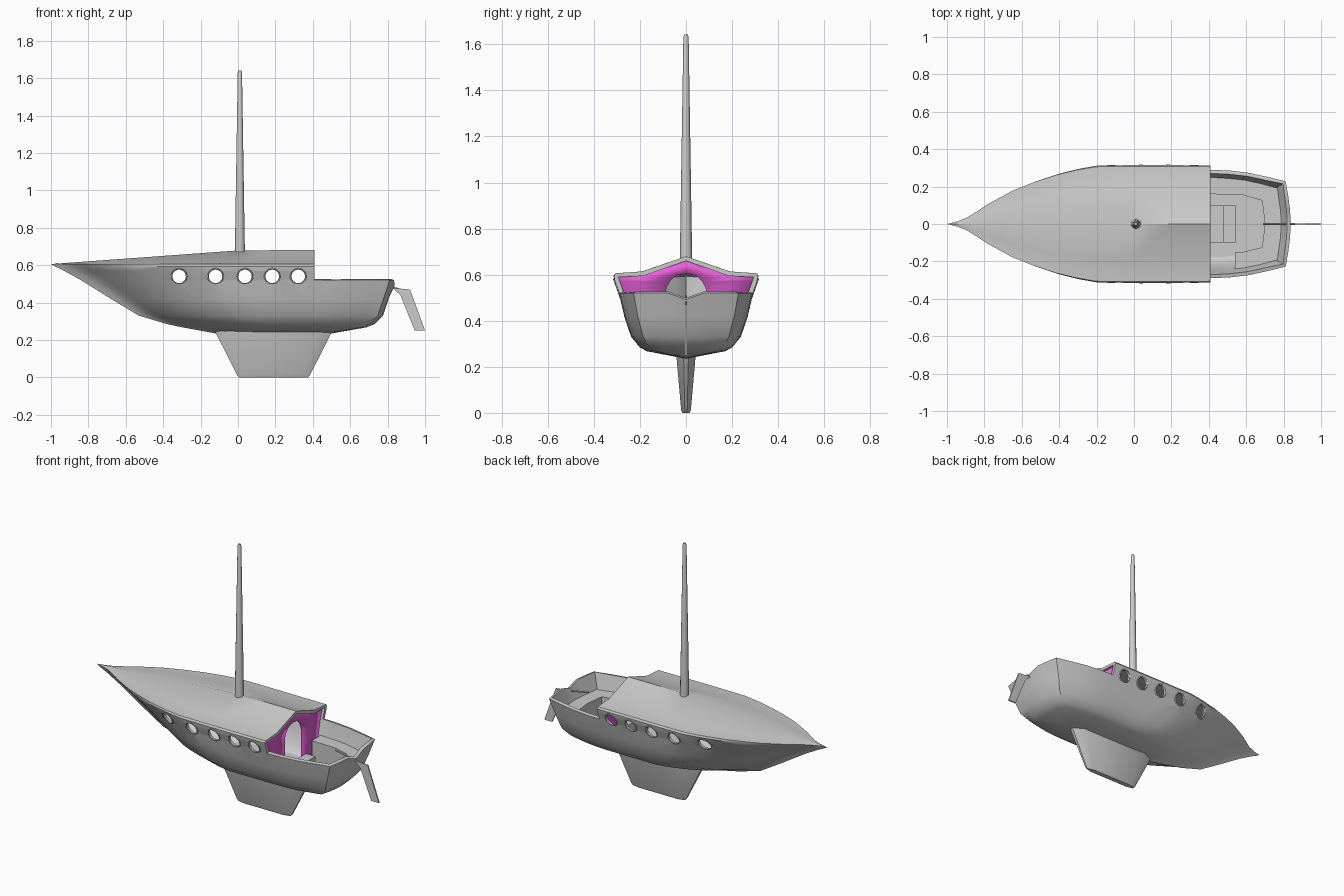
import bpy, bmesh, math
from mathutils import Matrix, Vector

if "Cube" in bpy.data.objects:
    bpy.data.objects.remove(bpy.data.objects["Cube"])


def make(name, verts, faces, angle=35, fix=True, merge=True):
    me = bpy.data.meshes.new(name)
    bm = bmesh.new()
    vs = [bm.verts.new(v) for v in verts]
    for f in faces:
        bm.faces.new([vs[i] for i in f])
    if merge:
        bmesh.ops.remove_doubles(bm, verts=bm.verts, dist=1e-4)
    if fix:
        bmesh.ops.recalc_face_normals(bm, faces=bm.faces)
    bm.to_mesh(me)
    bm.free()
    ob = bpy.data.objects.new(name, me)
    bpy.context.collection.objects.link(ob)
    smooth(ob, angle)
    return ob


def select(ob):
    bpy.ops.object.select_all(action='DESELECT')
    ob.select_set(True)
    bpy.context.view_layer.objects.active = ob


def smooth(ob, angle):
    select(ob)
    bpy.ops.object.shade_smooth_by_angle(angle=math.radians(angle))


def loft(name, rings, angle=35):
    n = len(rings[0])
    verts = [p for r in rings for p in r]
    faces = [(k*n+i, k*n+(i+1) % n, (k+1)*n+(i+1) % n, (k+1)*n+i)
             for k in range(len(rings)-1) for i in range(n)]
    faces += [tuple(range(n)), tuple(range(len(verts)-n, len(verts)))]
    return make(name, verts, faces, angle)


def lerp(a, b, t):
    return a + (b - a) * t


# Hull waterlines: height, bow x, stern x, half beam
CUT = 0.41
LEVELS = [(.235, -.12, .50, 0), (.268, -.30, .69, .17), (.285, -.38, .73, .20),
          (.33, -.53, .775, .237), (.42, -.68, .805, .267), (.52, -.84, .838, .290),
          (.57, -.93, .84, .308), (.594, -.98, .84, .313), (.606, -1, .84, .306)]
# Plan shape: position along the length and share of the half beam
FORE = [(0, 0), (.04, .045), (.075, .11), (.11, .21), (.156, .35), (.248, .58), (.33, .73),
        (.41, .85), (.49, .94), (.567, 1), (.70, 1.005), (.85, 1.005), (1, 1)]
AFT = [(.25, .985), (.5, .945), (.75, .87), (1, .785)]
TRANSOM = [(.5, .52), (.85, .27), (1, 0)]


def waterline(z, bow, stern, beam, full=True):
    row = [(lerp(bow, CUT, s), -beam*f, z) for s, f in FORE]
    if full:
        row += [(lerp(CUT, stern-.027, s), -beam*f, z) for s, f in AFT]
        row += [(stern-.027+.027*s, -beam*f, z) for s, f in TRANSOM]
    return row


# Hull and cabin roof shell
rows = [waterline(*lv, full=lv[0] < .53) for lv in LEVELS]
x, y, z = rows[5][-1]
rows[5][-1] = (x, y, z-.028)
shoulder, ridge = [], []
for (x, y, z), (s, f) in zip(rows[-1], FORE):
    lift = min(1, (x+1)/1.02)
    shoulder.append((x, -.19*f, z+.008*lift))
    ridge.append((x, 0, z+.074*lift))
rows += [shoulder, ridge]
verts, faces, start = [], [], []
for r in rows:
    start.append(len(verts))
    verts += r
for k in range(len(rows)-1):
    for i in range(min(len(rows[k]), len(rows[k+1]))-1):
        a, b = start[k], start[k+1]
        faces.append((a+i, a+i+1, b+i+1, b+i))
hull = make("hull", verts, faces, fix=False)
m = hull.modifiers.new("mirror", 'MIRROR')
m.use_axis = (False, True, False)
m = hull.modifiers.new("shell", 'SOLIDIFY')
m.thickness, m.offset = .02, -1

# Porthole cutters
PORTS = [-.315, -.12, .037, .183, .322]
bm = bmesh.new()
for px in PORTS:
    bmesh.ops.create_cone(bm, cap_ends=True, segments=24, radius1=.039, radius2=.039, depth=1,
                          matrix=Matrix.Translation((px, 0, .54)) @ Matrix.Rotation(math.pi/2, 4, 'X'))
me = bpy.data.meshes.new("porthole_cutter")
bm.to_mesh(me)
bm.free()
cutter = bpy.data.objects.new("porthole_cutter", me)
bpy.context.collection.objects.link(cutter)
cutter.hide_render = True
m = hull.modifiers.new("portholes", 'BOOLEAN')
m.operation, m.object, m.solver = 'DIFFERENCE', cutter, 'EXACT'
select(hull)
for mod in list(hull.modifiers):
    bpy.ops.object.modifier_apply(modifier=mod.name)
bpy.data.objects.remove(cutter)
smooth(hull, 35)


# Porthole rims following the hull side
def side(px, pz):
    t = (pz-.52)/.05
    bow, beam = lerp(-.84, -.93, t), lerp(.29, .308, t)
    s = (px-bow)/(CUT-bow)
    for (s0, f0), (s1, f1) in zip(FORE, FORE[1:]):
        if s0 <= s <= s1:
            return beam*lerp(f0, f1, (s-s0)/(s1-s0))


for n, px in enumerate(PORTS):
    for sign in (-1, 1):
        v, f = [], []
        N, M = 24, 6
        for i in range(N):
            a = 2*math.pi*i/N
            for j in range(M):
                b = 2*math.pi*j/M
                r = .040+.004*math.cos(b)
                xx, zz = px+r*math.cos(a), .54+r*math.sin(a)
                v.append((xx, sign*(side(xx, zz)+.004*math.sin(b)), zz))
                f.append((i*M+j, (i+1) % N*M+j, (i+1) % N*M+(j+1) % M, i*M+(j+1) % M))
        make(f"porthole_rim_{n}_{'left' if sign < 0 else 'right'}", v, f, 60)

# Keel fin
plan = [(0, .012), (.12, 1), (.88, 1), (1, .012)]


def keel_ring(x0, x1, w, z):
    half = [(lerp(x0, x1, t), w*max(k, .25), z) for t, k in plan]
    return half + [(a, -b, c) for a, b, c in reversed(half)]


loft("keel", [keel_ring(-.125, .505, .042, .25), keel_ring(-.005, .385, .021, .012),
              keel_ring(.005, .375, .015, 0)])

# Rudder blade and tiller
blade = [(.825, .478), (.92, .47), (1, .25), (.945, .25), (.868, .44)]
loft("rudder", [[(a, w, b) for a, b in blade] for w in (-.004, .004)])
loft("tiller", [[(a, .005*math.cos(t*math.pi/4), c+.005*math.sin(t*math.pi/4)) for t in range(8)]
                for a, c in ((.69, .505), (.86, .473))])

# Mast
loft("mast", [[(.01+r*math.cos(t*math.pi/6), r*math.sin(t*math.pi/6), h) for t in range(12)]
              for r, h in ((.027, .655), (.0115, 1.63), (.008, 1.642))], 50)

# Pink bulkhead with an arched doorway
outer = [(.17, .29), (.225, .335), (.253, .42), (.276, .52), (.294, .57), (.294, .592),
         (.187, .602), (.09, .637), (0, .668)]
arch = [(.09, .29), (.09, .36), (.09, .44), (.09, .52), (.084, .545), (.072, .568),
        (.054, .588), (.03, .600), (0, .604)]
n = len(outer)
bulk = make("bulkhead", [(.388, a, b) for a, b in outer+arch],
            [(i, i+1, n+i+1, n+i) for i in range(n-1)])
m = bulk.modifiers.new("mirror", 'MIRROR')
m.use_axis = (False, True, False)
m = bulk.modifiers.new("thickness", 'SOLIDIFY')
m.thickness, m.offset = .012, 0
pink = bpy.data.materials.new("pink")
pink.diffuse_color = (.8, .12, .7, 1)
pink.use_nodes = True
pink.node_tree.nodes["Principled BSDF"].inputs["Base Color"].default_value = pink.diffuse_color
bulk.data.materials.append(pink)

# Inside floor
edge = [(a, b*.91, .295) for a, b, c in waterline(.295, -.36, .72, .207)]
edge += [(a, -b, c) for a, b, c in reversed(edge[1:-1])]
make("floor", edge, [tuple(range(len(edge)))], merge=False)

# Cockpit bench around the stern
out = [(.41, .25), (.6, .236), (.775, .19), (.788, 0), (.775, -.19), (.6, -.236), (.54, -.243)]
inn = [(.41, .16), (.58, .155), (.685, .125), (.70, 0), (.685, -.125), (.58, -.15), (.54, -.15)]
k = len(out)
v = [(a, b, .43) for a, b in out+inn] + [(a, b, .295) for a, b in inn] + \
    [(.54, -.20, .295), (.41, .20, .295)]
f = [(i, i+1, k+i+1, k+i) for i in range(k-1)] + \
    [(k+i, k+i+1, 2*k+i+1, 2*k+i) for i in range(k-1)] + \
    [(k-1, 3*k, 3*k-1, 2*k-1), (0, k, 2*k, 3*k+1)]
make("bench", v, f, 25)

# Companionway steps
for i, (x0, x1, h) in enumerate(((.41, .478, .37), (.478, .545, .333))):
    loft(f"step_{i}", [[(x0, -.1, z), (x1, -.1, z), (x1, .1, z), (x0, .1, z)] for z in (.295, h)])
